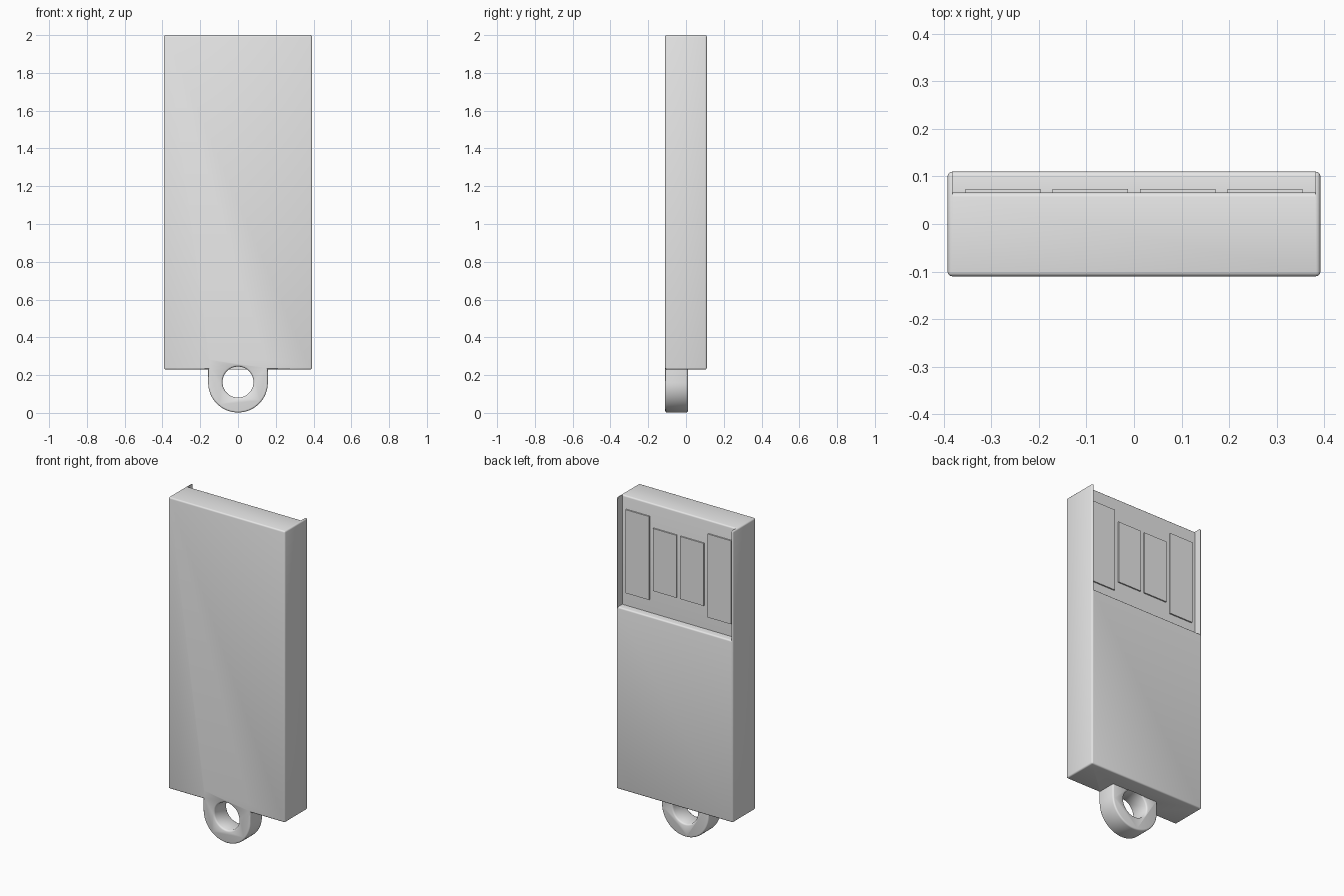
import bpy, bmesh
from math import cos, sin, pi
from mathutils import Matrix, Vector

old = bpy.data.objects.get("Cube")
if old:
    bpy.data.objects.remove(old, do_unlink=True)

HALF_W, HALF_D = 0.392, 0.11       # casing half width and half depth
BOTTOM, TOP = 0.23, 2.0            # casing height range
FLOOR, SILL = 0.066, 1.335         # recess floor depth and lower edge
TAB_BACK, RING_Z = 0.01, 0.16      # key ring tab
RING_R, HOLE_R = 0.158, 0.082
R = 0.009                          # edge rounding

grey = bpy.data.materials.new("plain grey")
grey.use_nodes = True
COLOUR = (0.8, 0.8, 0.8, 1)
grey.diffuse_color = COLOUR
grey.node_tree.nodes["Principled BSDF"].inputs["Base Color"].default_value = COLOUR


def finish(name, bm):
    bmesh.ops.recalc_face_normals(bm, faces=bm.faces)
    mesh = bpy.data.meshes.new(name)
    bm.to_mesh(mesh)
    bm.free()
    mesh.materials.append(grey)
    obj = bpy.data.objects.new(name, mesh)
    bpy.context.collection.objects.link(obj)
    return obj


def round_edges(bm, radius):
    sharp = [e for e in bm.edges if e.calc_face_angle(0) > 0.6]
    bmesh.ops.bevel(bm, geom=sharp, offset=radius, segments=3, profile=0.5,
                    affect='EDGES', clamp_overlap=True)


def box(name, lo, hi, radius=0):
    bm = bmesh.new()
    lo, hi = Vector(lo), Vector(hi)
    bmesh.ops.create_cube(bm, size=1, matrix=Matrix.Translation((lo + hi) / 2)
                          @ Matrix.Diagonal((*(hi - lo), 1)))
    if radius:
        round_edges(bm, radius)
    return finish(name, bm)


def prism(name, points, offset, radius=0):
    bm = bmesh.new()
    face = bm.faces.new([bm.verts.new(p) for p in points])
    moved = bmesh.ops.extrude_face_region(bm, geom=[face])["geom"]
    bmesh.ops.translate(bm, vec=offset,
                        verts=[v for v in moved if isinstance(v, bmesh.types.BMVert)])
    bmesh.ops.recalc_face_normals(bm, faces=bm.faces)
    if radius:
        round_edges(bm, radius)
    return finish(name, bm)


def lathe_y(name, profile, centre_z, sides=64):
    # closed solid of revolution about a front-to-back axis
    bm = bmesh.new()
    rings = [[bm.verts.new((r * cos(2 * pi * i / sides), y,
                            centre_z + r * sin(2 * pi * i / sides)))
              for i in range(sides)] for y, r in profile]
    for a, b in zip(rings, rings[1:]):
        for i in range(sides):
            j = (i + 1) % sides
            bm.faces.new((a[i], a[j], b[j], b[i]))
    bm.faces.new(rings[0])
    bm.faces.new(rings[-1])
    return finish(name, bm)


def combine(target, tool, operation):
    tool.hide_render = True
    mod = target.modifiers.new(operation.lower(), 'BOOLEAN')
    mod.operation, mod.object, mod.solver = operation, tool, 'EXACT'
    with bpy.context.temp_override(object=target, active_object=target):
        bpy.ops.object.modifier_apply(modifier=mod.name)
    bpy.data.objects.remove(tool, do_unlink=True)


def quarter(cy, cz, start):
    # rounded corner, swept a quarter turn from the start angle
    return [(cy + R * cos(start + k * pi / 6), cz + R * sin(start + k * pi / 6))
            for k in range(4)]


# Casing
casing = box("casing", (-HALF_W, -HALF_D, BOTTOM), (HALF_W, HALF_D, TOP), R)

# Recess in the back, open at the top, with rounded sill and top lip
lip = quarter(FLOOR - R, TOP - R, 0)
sill = quarter(HALF_D - R, SILL - R, 0)
outline = lip + [(FLOOR - R, TOP + 0.1), (0.2, TOP + 0.1), (0.2, SILL - R)] + sill
outline.append((FLOOR, SILL))
inner = HALF_W - 0.01
recess = prism("recess_cutter", [(-inner, y, z) for y, z in outline], (2 * inner, 0, 0))
combine(casing, recess, 'DIFFERENCE')

# Key ring tab, rounded below and sunk into the casing
arc = [(RING_R * cos(a), RING_Z - RING_R * sin(a))
       for a in (pi * i / 32 for i in range(33))]
rim = arc + [(-RING_R, BOTTOM + 0.06), (RING_R, BOTTOM + 0.06)]
tab = prism("tab", [(x, -HALF_D, z) for x, z in rim], (0, TAB_BACK + HALF_D, 0), R)
combine(casing, tab, 'UNION')

# Hole through the tab, flared at both ends
wide = HOLE_R + R
hole = lathe_y("hole_cutter", [(-0.2, wide), (-HALF_D, wide), (-HALF_D + R / 3, HOLE_R + R / 3),
                               (-HALF_D + R, HOLE_R), (TAB_BACK - R, HOLE_R),
                               (TAB_BACK - R / 3, HOLE_R + R / 3), (TAB_BACK, wide),
                               (TAB_BACK + 0.002, wide)], RING_Z + 0.003)
combine(casing, hole, 'DIFFERENCE')

# Contact plates: long outer pair, short inner pair
for side, word in ((-1, "right"), (1, "left")):
    for kind, x, low, high in (("inner", 0.092, 1.475, 1.855),
                               ("outer", 0.276, 1.413, 1.92)):
        box(f"{word}_{kind}_contact", (side * x - 0.079, FLOOR - 0.001, low),
            (side * x + 0.079, FLOOR + 0.008, high))

# Smooth the rounded edges and keep the corners crisp
for obj in bpy.context.selected_objects:
    obj.select_set(False)
casing.select_set(True)
bpy.context.view_layer.objects.active = casing
bpy.ops.object.shade_smooth_by_angle(angle=0.7)
